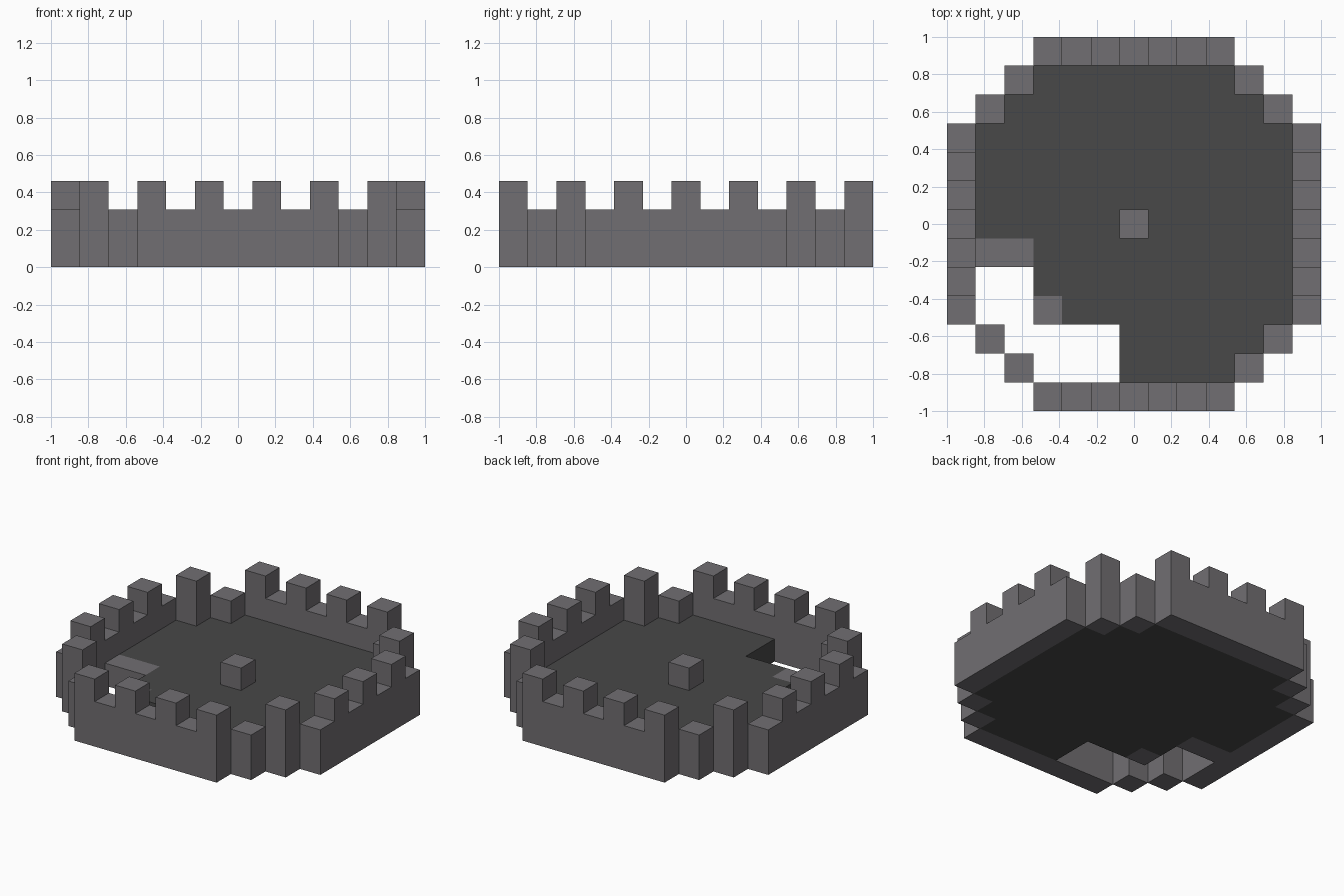
import bpy
import bmesh
from mathutils import Matrix, Vector

if "Cube" in bpy.data.objects:
    bpy.data.objects.remove(bpy.data.objects["Cube"], do_unlink=True)

U = 2 / 13  # one block of the grid


def material(name, color):
    mat = bpy.data.materials.new(name)
    mat.use_nodes = True
    mat.diffuse_color = color
    mat.node_tree.nodes["Principled BSDF"].inputs["Base Color"].default_value = color
    return mat


stone = material("grey stone", (0.165, 0.158, 0.168, 1))
slate = material("dark slate", (0.065, 0.065, 0.065, 1))


def extrude(name, outlines, direction, mat, matrix=Matrix()):
    """Extrude flat outlines, given in block units, into one solid."""
    bm = bmesh.new()
    for outline in outlines:
        bm.faces.new([bm.verts.new(Vector(p) * U) for p in outline])
    bmesh.ops.remove_doubles(bm, verts=bm.verts, dist=U / 100)
    bmesh.ops.dissolve_limit(bm, angle_limit=0.01, verts=bm.verts, edges=bm.edges)
    out = bmesh.ops.extrude_face_region(bm, geom=bm.faces[:], use_keep_orig=True)
    moved = [v for v in out["geom"] if isinstance(v, bmesh.types.BMVert)]
    bmesh.ops.translate(bm, verts=moved, vec=Vector(direction) * U)
    bmesh.ops.recalc_face_normals(bm, faces=bm.faces)
    bm.transform(matrix)
    mesh = bpy.data.meshes.new(name)
    bm.to_mesh(mesh)
    bm.free()
    mesh.materials.append(mat)
    obj = bpy.data.objects.new(name, mesh)
    bpy.context.collection.objects.link(obj)
    return obj


def square(i, j, z=0):
    return [(i + a, j + b, z) for a, b in ((-.5, -.5), (.5, -.5), (.5, .5), (-.5, .5))]


def battlement(name, merlons, angle):
    """Straight wall with raised merlons, turned to its side of the ring."""
    profile = [(-3.5, -6.5, 0), (3.5, -6.5, 0)]
    for i in range(3, -4, -1):
        top = 3 if i in merlons else 2
        profile += [(i + .5, -6.5, top), (i - .5, -6.5, top)]
    # drop repeated points where neighbours share a height
    clean = [p for k, p in enumerate(profile) if p != profile[k - 1]]
    extrude(name, [clean], (0, 1, 0), stone, Matrix.Rotation(angle, 4, "Z"))


# Four straight walls
quarter = 1.5707963
for n, side in enumerate(("front", "left", "back", "right")):
    battlement(side + "_wall", (-2, 0, 2) if n % 2 else (-3, -1, 1, 3), n * quarter)

# Stepped corner posts
for sx, lr in ((1, "left"), (-1, "right")):
    for sy, fb in ((-1, "front"), (1, "back")):
        corner = f"{fb}_{lr}"
        extrude(corner + "_low_post", [square(4 * sx, 5 * sy)], (0, 0, 2), stone)
        extrude(corner + "_tall_post", [square(5 * sx, 4 * sy)], (0, 0, 3), stone)

# Floor slab with an opening
opening = {(i, j) for i in (-5, -4) for j in (-3, -2)}
opening |= {(i, -4) for i in range(-4, 0)} | {(i, -5) for i in range(-3, 0)}
ledge = [(-5, -1), (-4, -1)]
step = (-3, -3)
floor = [(i, j) for i in range(-5, 6) for j in range(-5, 6)
         if abs(i) + abs(j) <= 8 and (i, j) not in opening
         and (i, j) not in ledge and (i, j) != step]
extrude("floor", [square(*c) for c in floor], (0, 0, 1), slate)

# Stone blocks set in the floor beside the opening
extrude("opening_ledge", [square(*c) for c in ledge], (0, 0, 1), stone)
extrude("opening_step", [square(*step)], (0, 0, 1), stone)

# Centre block standing on the floor
extrude("centre_block", [square(0, 0, 1)], (0, 0, 1), stone)
